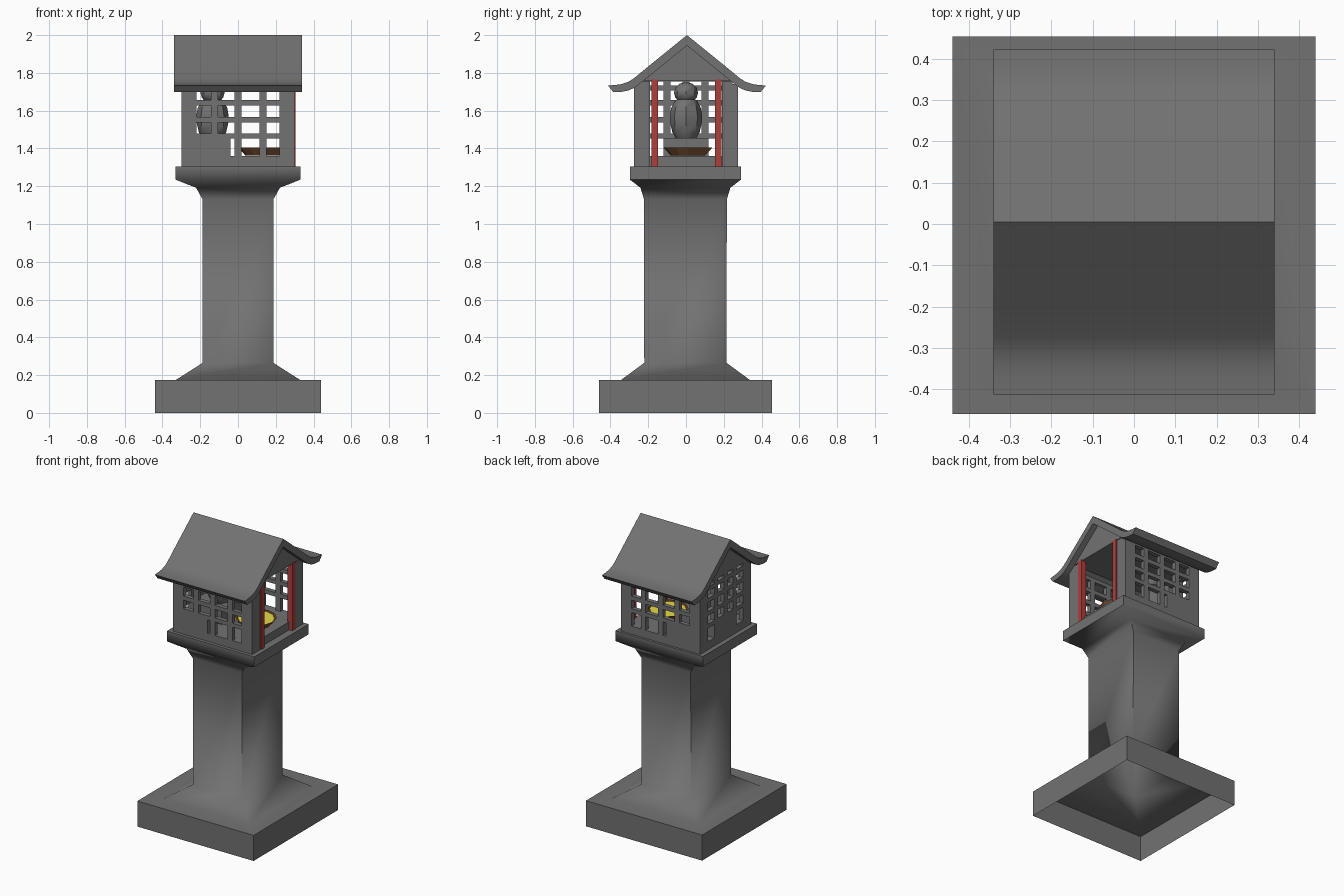
import bpy, bmesh, math
from mathutils import Vector

if "Cube" in bpy.data.objects:
    bpy.data.objects.remove(bpy.data.objects["Cube"])


def material(name, rgb):
    m = bpy.data.materials.new(name)
    m.diffuse_color = (*rgb, 1)
    m.use_nodes = True
    m.node_tree.nodes["Principled BSDF"].inputs["Base Color"].default_value = m.diffuse_color
    return m


stone = material("dark_stone", (0.168, 0.168, 0.168))
red = material("red_paint", (0.42, 0.05, 0.045))
brown = material("brown_wood", (0.25, 0.1, 0.04))
yellow = material("yellow_offering", (0.8, 0.7, 0.06))


def finish(name, bm, mat=stone, smooth=None, recalc=True):
    if recalc:
        bmesh.ops.recalc_face_normals(bm, faces=bm.faces[:])
    me = bpy.data.meshes.new(name)
    bm.to_mesh(me)
    bm.free()
    ob = bpy.data.objects.new(name, me)
    bpy.context.collection.objects.link(ob)
    me.materials.append(mat)
    if smooth:
        bpy.ops.object.select_all(action='DESELECT')
        ob.select_set(True)
        bpy.context.view_layer.objects.active = ob
        bpy.ops.object.shade_smooth_by_angle(angle=math.radians(smooth))
    return ob


def add_box(bm, x0, x1, y0, y1, z0, z1):
    vs = bmesh.ops.create_cube(bm, size=1)['verts']
    for v in vs:
        v.co = Vector(((x0 + x1) / 2 + v.co.x * (x1 - x0),
                       (y0 + y1) / 2 + v.co.y * (y1 - y0),
                       (z0 + z1) / 2 + v.co.z * (z1 - z0)))


def boxes(name, items, mat=stone):
    bm = bmesh.new()
    for b in items:
        add_box(bm, *b)
    return finish(name, bm, mat)


def extrude_x(name, profile, x0, x1, smooth=None):
    bm = bmesh.new()
    f = bm.faces.new([bm.verts.new((x0, y, z)) for y, z in profile])
    new = bmesh.ops.extrude_face_region(bm, geom=[f])['geom']
    bmesh.ops.translate(bm, vec=(x1 - x0, 0, 0),
                        verts=[g for g in new if isinstance(g, bmesh.types.BMVert)])
    return finish(name, bm, stone, smooth)


def loft(bm, rings):
    loops = [[bm.verts.new(p) for p in r] for r in rings]
    for a, b in zip(loops, loops[1:]):
        for i in range(len(a)):
            j = (i + 1) % len(a)
            bm.faces.new((a[i], a[j], b[j], b[i]))
    bm.faces.new(loops[-1])
    return loops


def lathe(name, cx, cy, profile, n=8, mat=stone, smooth=None):
    bm = bmesh.new()
    rings = [[(cx + r * math.cos(i * math.tau / n),
               cy + r * math.sin(i * math.tau / n), z) for i in range(n)]
             for r, z in profile]
    loops = loft(bm, rings)
    bm.faces.new(loops[0][::-1])
    return finish(name, bm, mat, smooth)


# Hollow stone pedestal, open underneath: half width x, half depth y, height
sections = [(.44, .457, 0), (.44, .457, .175), (.328, .34, .175), (.187, .218, .265),
            (.187, .219, 1.13), (.222, .238, 1.192), (.331, .294, 1.235), (.331, .294, 1.305)]
bm = bmesh.new()
loft(bm, [[(sx * hx, sy * hy - .003, z) for sx, sy in ((-1, -1), (1, -1), (1, 1), (-1, 1))]
          for hx, hy, z in sections])
finish("stone_pedestal", bm, stone, 59, recalc=False)

# Raised house floor
boxes("house_floor", [(-.29, .28, -.26, .26, 1.305, 1.36)])


# Lattice wall as rectangles in (u, z): frame plus bars, with a solid lower panel
def lattice(half, win, z_top, win_top, bars_u, bars_z, panel):
    rects = [(-half, -win, 1.305, z_top), (win, half, 1.305, z_top),
             (-win, win, 1.305, 1.36), (-win, win, win_top, z_top),
             (*panel, 1.36, 1.456)]
    rects += [(u - .018, u + .018, 1.36, win_top) for u in bars_u]
    rects += [(-win, win, z - .014, z + .014) for z in bars_z]
    return rects


side = lattice(.30, .22, 1.74, 1.715, (-.125, 0, .132), (1.466, 1.552, 1.642), (-.22, -.04))
for label, y0, y1 in (("front", -.275, -.245), ("back", .245, .275)):
    boxes(label + "_lattice_wall", [(a, b, y0, y1, c, d) for a, b, c, d in side])

end = lattice(.245, .19, 1.765, 1.755, (-.1, 0, .1), (1.466, 1.552, 1.642, 1.72), (-.12, .12))
boxes("end_lattice_wall", [(-.30, -.27, a, b, c, d) for a, b, c, d in end])

# Entrance side: corner jambs and red posts
for s, label in ((-1, "front"), (1, "back")):
    lo, hi = sorted((s * .19, s * .245))
    boxes(label + "_entrance_jamb", [(.27, .30, lo, hi, 1.305, 1.755)])
    mid = s * .168 + .003
    boxes(label + "_red_post", [(.268, .304, mid - .018, mid + .018, 1.305, 1.765)], red)

# Gable block under the roof
extrude_x("gable", [(-.235, 1.76), (.235, 1.76), (.003, 1.95)], -.30, .30)

# Gabled roof with upturned eaves
upper = [(.10, 1.919), (.20, 1.838), (.28, 1.772), (.31, 1.753), (.345, 1.741), (.38, 1.736), (.418, 1.733)]
lower = [(.39, 1.698), (.345, 1.700), (.31, 1.707), (.28, 1.72), (.255, 1.738)]
half = upper + lower
profile = [(0, 2.0)] + half + [(0, 1.945)] + [(-y, z) for y, z in reversed(half)]
extrude_x("roof", [(y + .005, z) for y, z in profile], -.34, .34, 30)

# Statue on its plinth
boxes("statue_plinth", [(-.27, -.04, -.12, .12, 1.36, 1.456)])
lathe("statue_body", -.135, 0, [(.055, 1.456), (.072, 1.485), (.083, 1.53), (.086, 1.57),
                                (.078, 1.615), (.06, 1.65), (.035, 1.67)], 8, stone, 40)
lathe("statue_head", -.135, 0, [(.06 * math.sin(a) + .004, 1.695 - .055 * math.cos(a))
                                for a in [math.pi * k / 6 for k in range(7)]], 8, stone, 40)

# Offering bowl and its filling
lathe("offering_bowl", .13, .01, [(.09, 1.362), (.13, 1.405), (.12, 1.405), (.115, 1.395)], 12, brown)
lathe("bowl_filling", .13, .01, [(.112, 1.39), (.115, 1.4)], 12, yellow)
